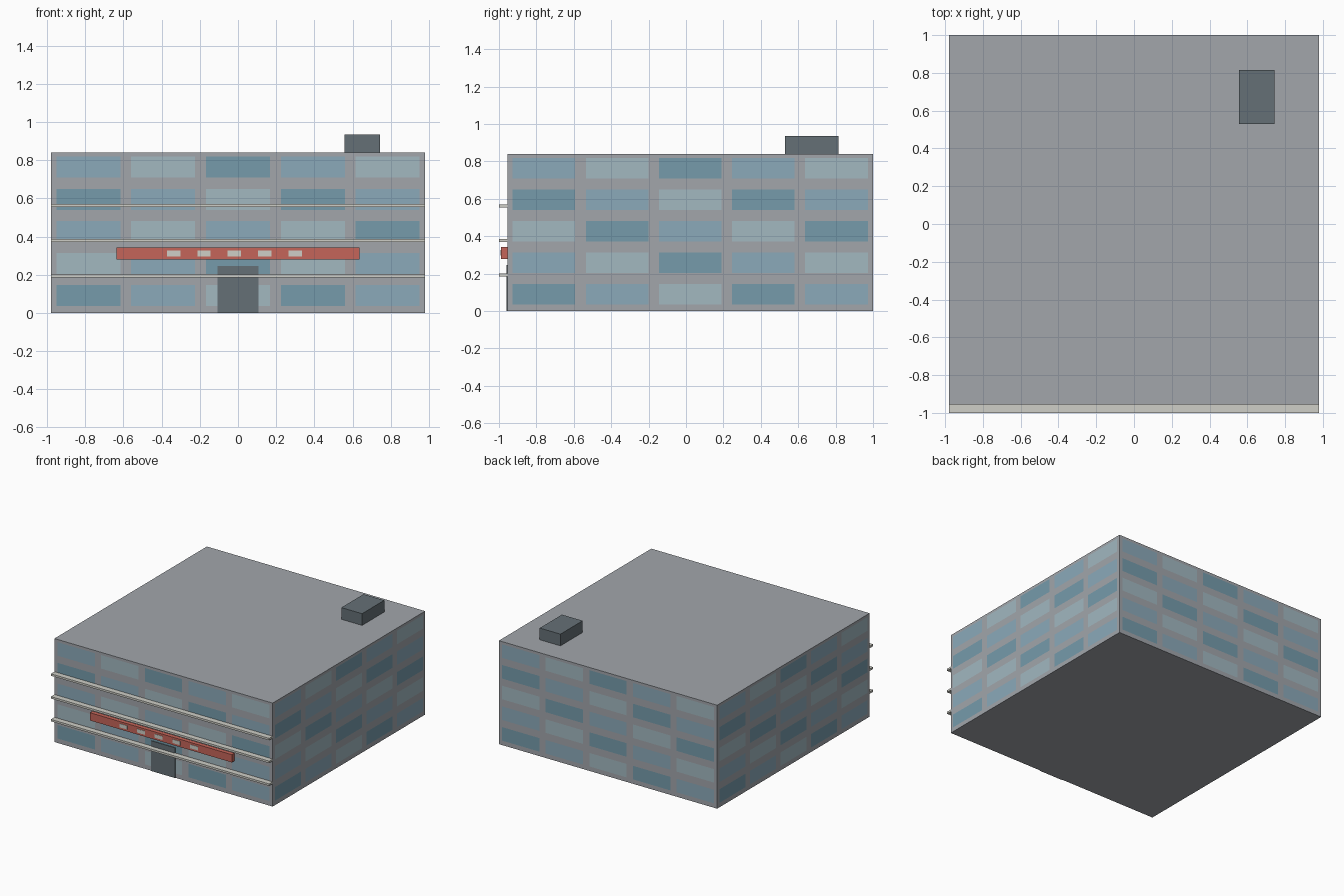
import bpy, bmesh

if "Cube" in bpy.data.objects:
    bpy.data.objects.remove(bpy.data.objects["Cube"])

X0, X1, Y0, Y1, H = -0.98, 0.98, -0.955, 1.0, 0.84
COLS, ROWS = 5, 5


def material(name, r, g, b):
    m = bpy.data.materials.new(name)
    m.diffuse_color = (r, g, b, 1)
    m.use_nodes = True
    m.node_tree.nodes["Principled BSDF"].inputs["Base Color"].default_value = m.diffuse_color
    return m


wall = material("wall_grey", 0.36, 0.38, 0.41)
glass = {
    "L": material("glass_light", 0.36, 0.48, 0.53),
    "M": material("glass_mid", 0.26, 0.40, 0.49),
    "D": material("glass_dark", 0.18, 0.33, 0.41),
}
dark = material("dark_grey", 0.13, 0.16, 0.18)
cream = material("cream", 0.62, 0.62, 0.57)
red = material("sign_red", 0.56, 0.13, 0.10)


def box(name, x, y, z, mat):
    """Box from (min, max) pairs."""
    bm = bmesh.new()
    bmesh.ops.create_cube(bm, size=1)
    for v in bm.verts:
        v.co = [lo + (c + 0.5) * (hi - lo) for c, (lo, hi) in zip(v.co, (x, y, z))]
    me = bpy.data.meshes.new(name)
    bm.to_mesh(me)
    bm.free()
    me.materials.append(mat)
    ob = bpy.data.objects.new(name, me)
    bpy.context.collection.objects.link(ob)
    return ob


# Building shell: each wall is a grid whose odd cells are flush windows
# Patterns run top row to bottom row, left to right seen from outside
front = ["MLDML", "DMLDM", "MLMLD", "LMDLM", "DMLDM"]
side = ["MLDML", "DMLDM", "LDMLD", "MLDML", "DMLDM"]
corners = [(X0, Y0), (X1, Y0), (X1, Y1), (X0, Y1)]
margin = 0.072
u_cuts = [0] + [(i + s) / COLS for i in range(COLS) for s in (margin, 1 - margin)] + [1]
z_cuts = [0] + [0.036 + 0.168 * i + s for i in range(ROWS) for s in (0, 0.11)] + [H]
keys = list(glass)

bm = bmesh.new()
for n, pattern in enumerate([front, side, side, side]):
    (ax, ay), (bx, by) = corners[n], corners[(n + 1) % 4]
    grid = [[bm.verts.new((ax + (bx - ax) * u, ay + (by - ay) * u, z)) for u in u_cuts]
            for z in z_cuts]
    for j in range(len(z_cuts) - 1):
        for i in range(len(u_cuts) - 1):
            f = bm.faces.new((grid[j][i], grid[j][i + 1], grid[j + 1][i + 1], grid[j + 1][i]))
            if i % 2 and j % 2:
                f.material_index = 1 + keys.index(pattern[ROWS - 1 - j // 2][i // 2])
bmesh.ops.remove_doubles(bm, verts=bm.verts, dist=1e-5)
# Roof and underside close the shell
bmesh.ops.holes_fill(bm, edges=[e for e in bm.edges if e.is_boundary], sides=0)
bmesh.ops.recalc_face_normals(bm, faces=bm.faces)
me = bpy.data.meshes.new("building_body")
bm.to_mesh(me)
bm.free()
for m in [wall] + [glass[k] for k in keys]:
    me.materials.append(m)
bpy.context.collection.objects.link(bpy.data.objects.new("building_body", me))

# Ledges across the front
for i in range(3):
    z = 0.193 + 0.185 * i
    box(f"ledge_{i + 1}", (X0, X1), (-1.0, Y0), (z - 0.008, z + 0.008), cream)

# Entrance door
box("door", (-0.107, 0.107), (-0.96, Y0), (0, 0.245), dark)

# Sign band with plain pale patches
box("sign_band", (-0.637, 0.637), (-0.988, Y0), (0.279, 0.342), red)
for i in range(5):
    x = -0.337 + 0.159 * i
    box(f"sign_patch_{i + 1}", (x - 0.035, x + 0.035), (-0.991, -0.988), (0.296, 0.326), cream)

# Rooftop plant box
box("roof_unit", (0.557, 0.743), (0.53, 0.815), (H, 0.935), dark)
